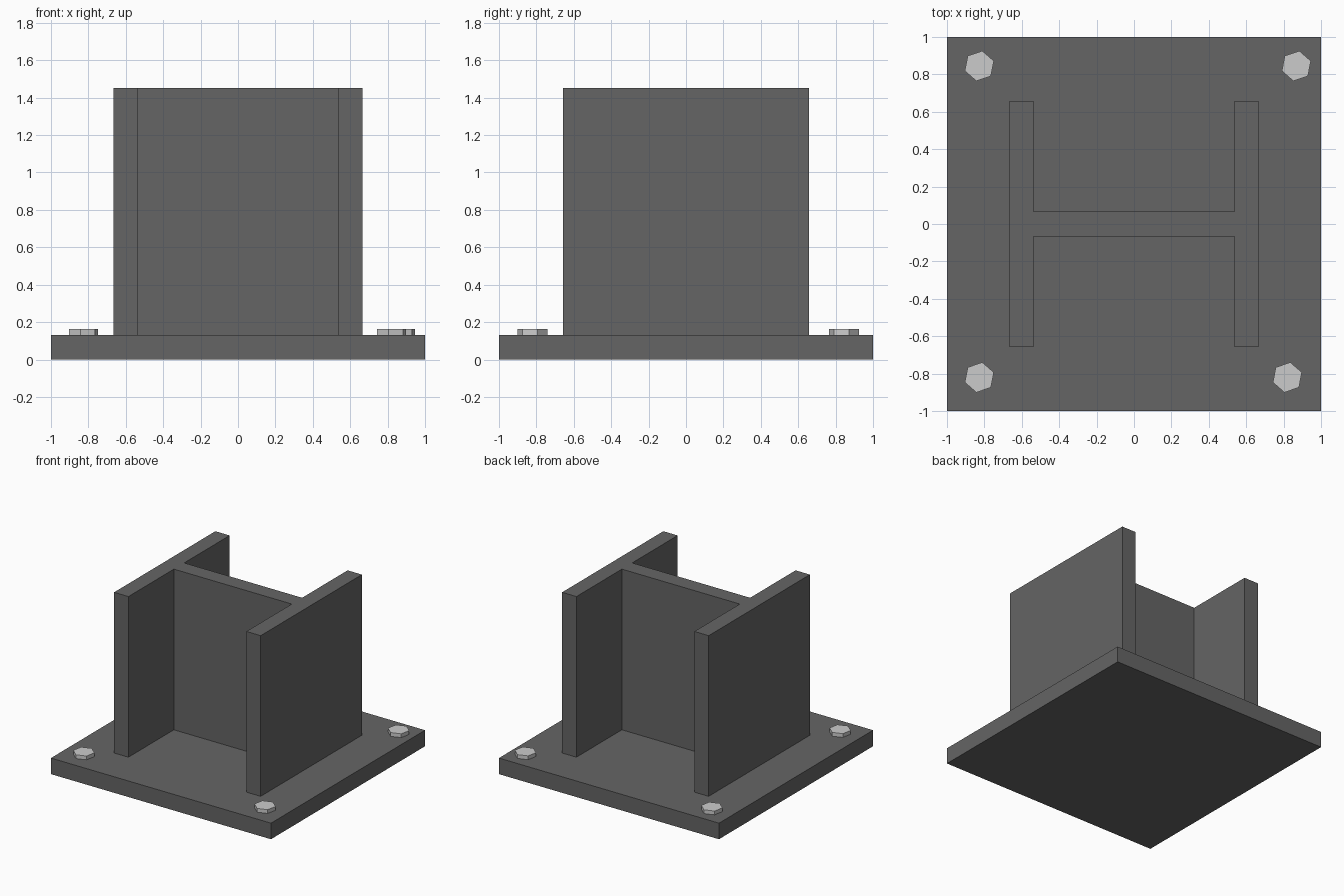
import bpy
from math import cos, sin, radians

if "Cube" in bpy.data.objects:
    bpy.data.objects.remove(bpy.data.objects["Cube"])

PLATE_TOP = 0.132
COLUMN_TOP = 1.452
BOLT_TOP = 0.163

dark = bpy.data.materials.new("dark_steel")
dark.diffuse_color = (0.13, 0.13, 0.13, 1)
dark.use_nodes = True
dark.node_tree.nodes["Principled BSDF"].inputs["Base Color"].default_value = dark.diffuse_color


def prism(name, outline, z0, z1, material=None):
    """Extrude a counter-clockwise XY outline from z0 to z1."""
    n = len(outline)
    verts = [(x, y, z) for z in (z0, z1) for x, y in outline]
    faces = [tuple(reversed(range(n))), tuple(range(n, 2 * n))]
    faces += [(i, (i + 1) % n, (i + 1) % n + n, i + n) for i in range(n)]
    mesh = bpy.data.meshes.new(name)
    mesh.from_pydata(verts, [], faces)
    if material:
        mesh.materials.append(material)
    obj = bpy.data.objects.new(name, mesh)
    bpy.context.collection.objects.link(obj)
    return obj


# Square base plate
prism("base_plate", [(-1, -1), (1, -1), (1, 1), (-1, 1)], 0, PLATE_TOP, dark)

# H-section column: one half of the profile, then rotated half a turn
half = [(0.536, -0.067), (0.536, -0.657), (0.666, -0.657),
        (0.666, 0.657), (0.536, 0.657), (0.536, 0.067)]
profile = half + [(-x, -y) for x, y in half]
prism("h_column", profile, PLATE_TOP, COLUMN_TOP, dark)

# Hexagonal bolt heads, one near each corner
bolts = {"front_left": (-0.827, -0.82), "front_right": (0.82, -0.82),
         "back_left": (-0.827, 0.845), "back_right": (0.868, 0.845)}
for corner, (cx, cy) in bolts.items():
    angles = [radians(19 + 60 * i) for i in range(6)]
    hexagon = [(cx + 0.082 * cos(a), cy + 0.082 * sin(a)) for a in angles]
    prism("bolt_head_" + corner, hexagon, PLATE_TOP - 0.03, BOLT_TOP)
